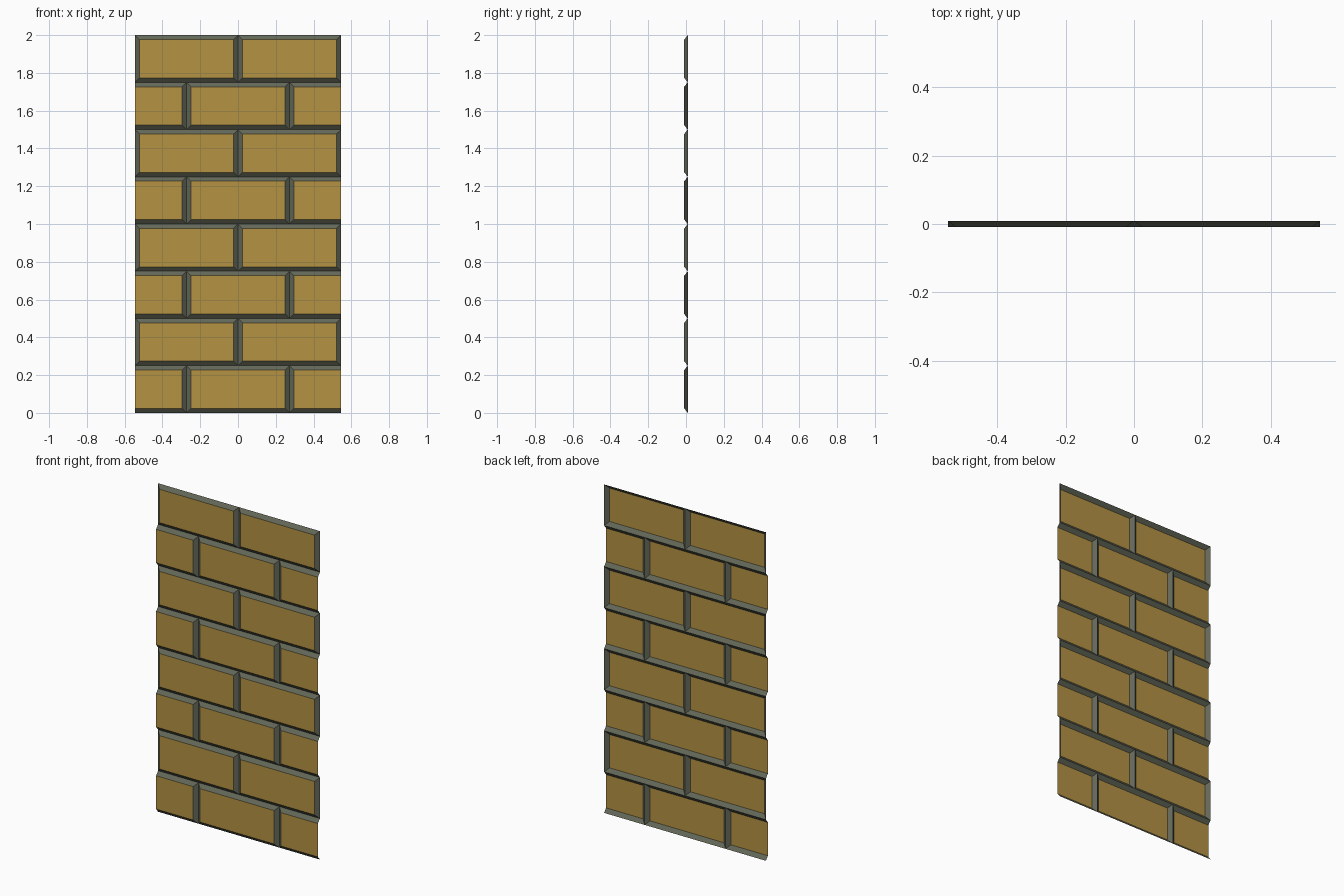
import bpy, bmesh

if "Cube" in bpy.data.objects:
    bpy.data.objects.remove(bpy.data.objects["Cube"])

HALF_W = 0.545      # half the wall width
ROWS, ROW_H = 8, 0.25
BEVEL = 0.0235      # width of the sloped mortar edge
FRONT, BACK = -0.0095, 0.0095


def material(name, rgb):
    m = bpy.data.materials.new(name)
    m.diffuse_color = (*rgb, 1)
    m.use_nodes = True
    m.node_tree.nodes["Principled BSDF"].inputs["Base Color"].default_value = m.diffuse_color
    return m


brick_mat = material("ochre brick", (0.456, 0.287, 0.056))
mortar_mat = material("grey mortar", (0.127, 0.138, 0.098))


def add_brick(bm, x0, x1, z0, z1, left=True, right=True):
    """Raised brick face with mitred slopes; a cut side has no slope."""
    fx0 = x0 + (BEVEL if left else 0)
    fx1 = x1 - (BEVEL if right else 0)
    outer = [bm.verts.new((x, BACK, z)) for x, z in
             ((x0, z0), (x1, z0), (x1, z1), (x0, z1))]
    inner = [bm.verts.new((x, FRONT, z)) for x, z in
             ((fx0, z0 + BEVEL), (fx1, z0 + BEVEL),
              (fx1, z1 - BEVEL), (fx0, z1 - BEVEL))]
    bm.faces.new(inner).material_index = 0
    # slopes in order: bottom, right, top, left
    for i, present in enumerate((True, right, True, left)):
        if present:
            j = (i + 1) % 4
            f = bm.faces.new((outer[i], outer[j], inner[j], inner[i]))
            f.material_index = 1


bm = bmesh.new()
for r in range(ROWS):
    z0, z1 = r * ROW_H, (r + 1) * ROW_H
    if r % 2:
        # course of two whole bricks
        add_brick(bm, -HALF_W, 0, z0, z1)
        add_brick(bm, 0, HALF_W, z0, z1)
    else:
        # course of one whole brick between two cut halves
        q = HALF_W / 2
        add_brick(bm, -HALF_W, -q, z0, z1, left=False)
        add_brick(bm, -q, q, z0, z1)
        add_brick(bm, q, HALF_W, z0, z1, right=False)
bmesh.ops.remove_doubles(bm, verts=bm.verts, dist=1e-5)

mesh = bpy.data.meshes.new("brick_wall")
bm.to_mesh(mesh)
bm.free()
mesh.materials.append(brick_mat)
mesh.materials.append(mortar_mat)
wall = bpy.data.objects.new("brick_wall", mesh)
bpy.context.collection.objects.link(wall)
